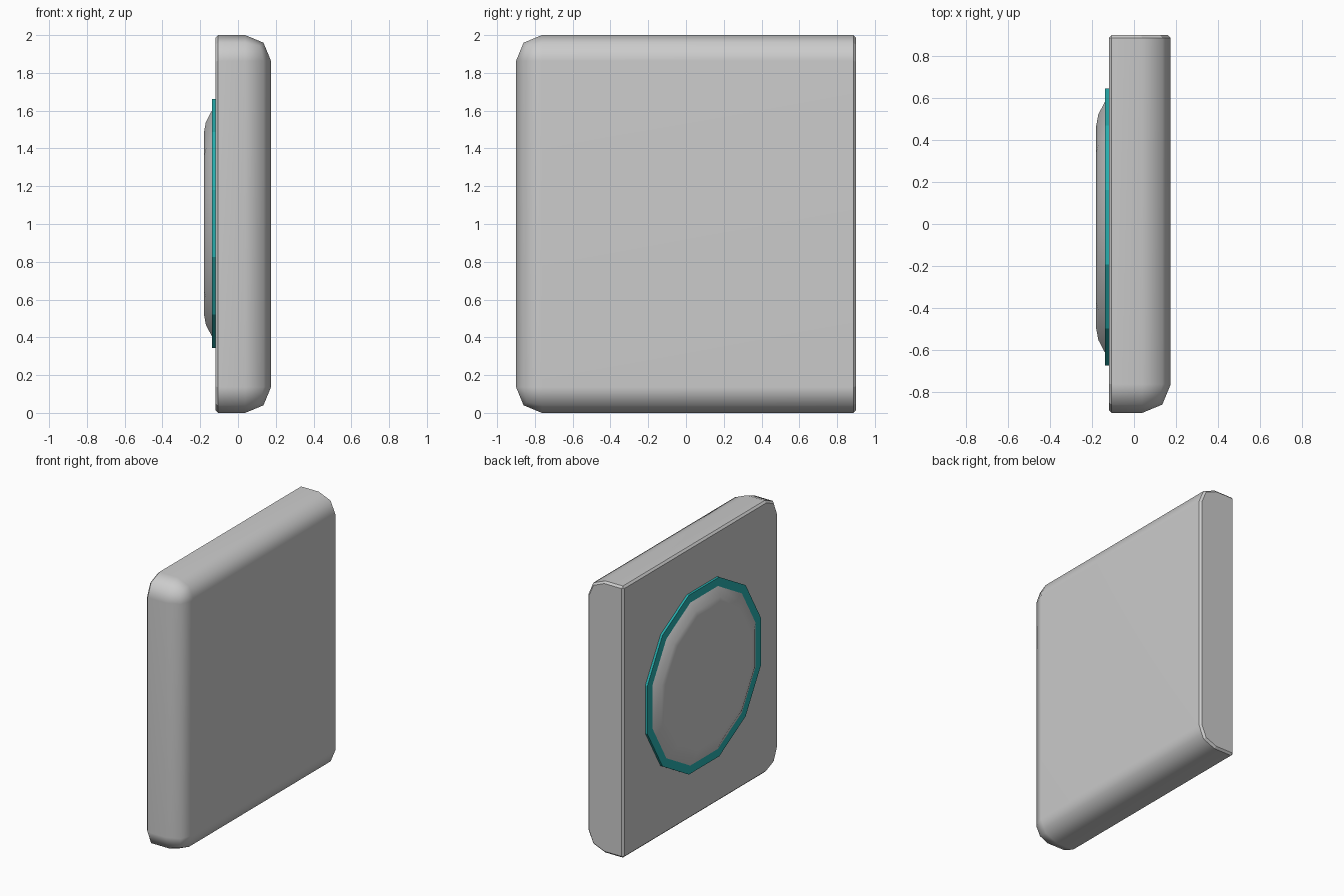
import bpy, bmesh, math

if "Cube" in bpy.data.objects:
    bpy.data.objects.remove(bpy.data.objects["Cube"])


def material(name, rgb):
    m = bpy.data.materials.new(name)
    m.diffuse_color = (*rgb, 1)
    m.use_nodes = True
    m.node_tree.nodes["Principled BSDF"].inputs["Base Color"].default_value = m.diffuse_color
    return m


GREY = material("light grey", (0.6, 0.6, 0.6))
TEAL = material("teal", (0.02, 0.42, 0.42))


def finish(bm, name, mat, smooth):
    bmesh.ops.recalc_face_normals(bm, faces=bm.faces)
    for f in bm.faces:
        f.smooth = smooth
    me = bpy.data.meshes.new(name)
    bm.to_mesh(me)
    bm.free()
    me.materials.append(mat)
    ob = bpy.data.objects.new(name, me)
    bpy.context.collection.objects.link(ob)
    if smooth:
        mod = ob.modifiers.new("flat faces stay flat", 'WEIGHTED_NORMAL')
        mod.keep_sharp = True
    return ob


X0, X1, Y, H = -0.12, 0.175, 0.9, 2.0
CHAMFER = 0.014


def rim(e, tol):
    """Edge lies on (or within tol of) the back plane or the cut end plane."""
    return (all(v.co.x < X0 + tol for v in e.verts)
            or all(v.co.y > Y - tol for v in e.verts))


# Slab: big rounding on the outer side, thin chamfer on the back and cut end
bm = bmesh.new()
bmesh.ops.create_cube(bm, size=1)
for v in bm.verts:
    v.co = (X1 if v.co.x > 0 else X0, Y * 2 * v.co.y, (v.co.z + 0.5) * H)
bmesh.ops.bevel(bm, geom=[e for e in bm.edges if not rim(e, 1e-4)],
                offset=0.137, offset_type='OFFSET', segments=2, profile=0.5,
                affect='EDGES', clamp_overlap=True)
bmesh.ops.bevel(bm, geom=[e for e in bm.edges if rim(e, 1e-4)],
                offset=CHAMFER, offset_type='OFFSET', segments=1, profile=0.5,
                affect='EDGES', clamp_overlap=True)
for e in bm.edges:
    e.smooth = not rim(e, CHAMFER + 0.004)
finish(bm, "slab_body", GREY, True)


# Twelve-sided discs built along x from (x, apothem) rings
def disc(name, rings, mat, smooth):
    bm = bmesh.new()
    loops = []
    for x, apothem in rings:
        r = apothem / math.cos(math.pi / 12)
        loops.append([bm.verts.new((x,
                                    -0.015 + r * math.cos(math.pi * (2 * i + 1) / 12),
                                    1.003 + r * math.sin(math.pi * (2 * i + 1) / 12)))
                      for i in range(12)])
    for a, b in zip(loops, loops[1:]):
        for i in range(12):
            j = (i + 1) % 12
            bm.faces.new((a[i], a[j], b[j], b[i]))
    bm.faces.new(loops[0])
    bm.faces.new(loops[-1])
    finish(bm, name, mat, smooth)


disc("teal_ring", [(-0.115, 0.66), (-0.137, 0.66)], TEAL, False)
disc("raised_pad", [(-0.13, 0.605), (-0.137, 0.6), (-0.17, 0.537), (-0.18, 0.483)], GREY, True)
